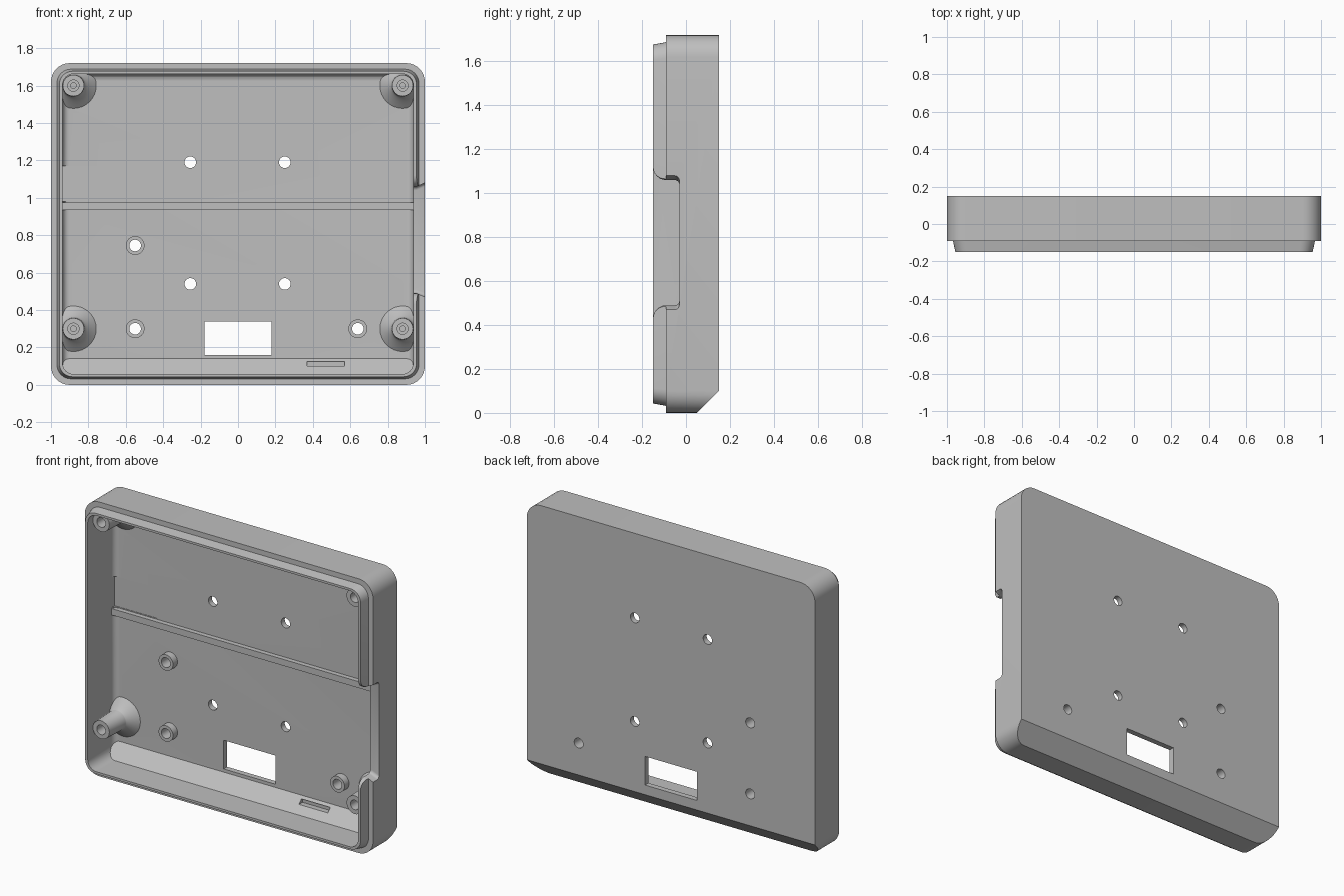
import bpy, bmesh
from math import sin, cos, pi, radians
from mathutils import Vector

cube = bpy.data.objects.get("Cube")
if cube:
    bpy.data.objects.remove(cube, do_unlink=True)

grey = bpy.data.materials.new("light_grey_plastic")
grey.use_nodes = True
colour = (0.52, 0.52, 0.52, 1)
grey.diffuse_color = colour
for node in grey.node_tree.nodes:
    if node.type == 'BSDF_PRINCIPLED':
        node.inputs["Base Color"].default_value = colour


def ring(y, hx, z0, z1, r, cx=0.0, n=9):
    """Rounded rectangle in the xz plane at depth y."""
    cz, hz = (z0 + z1) / 2, (z1 - z0) / 2
    pts = []
    for q, (sx, sz) in enumerate(((1, 1), (-1, 1), (-1, -1), (1, -1))):
        for i in range(n):
            a = (q + i / (n - 1)) * pi / 2
            pts.append(Vector((cx + sx * (hx - r) + r * cos(a), y,
                               cz + sz * (hz - r) + r * sin(a))))
    return pts


def disc(y, r, x, z):
    return ring(y, r, z - r, z + r, r, x)


def loft(name, rings):
    """Closed solid skinned through rings of equal length."""
    bm = bmesh.new()
    rows = [[bm.verts.new(p) for p in pts] for pts in rings]
    n = len(rows[0])
    for a, b in zip(rows, rows[1:]):
        for i in range(n):
            j = (i + 1) % n
            bm.faces.new((a[i], a[j], b[j], b[i]))
    bm.faces.new(rows[0])
    bm.faces.new(rows[-1])
    bmesh.ops.remove_doubles(bm, verts=bm.verts, dist=1e-5)
    bmesh.ops.recalc_face_normals(bm, faces=bm.faces)
    mesh = bpy.data.meshes.new(name)
    bm.to_mesh(mesh)
    bm.free()
    mesh.materials.append(grey)
    obj = bpy.data.objects.new(name, mesh)
    bpy.context.collection.objects.link(obj)
    return obj


def prism(name, profile, x0, x1):
    """Extrude a (y, z) profile along x."""
    return loft(name, [[Vector((x, y, z)) for y, z in profile] for x in (x0, x1)])


def block(name, x0, x1, y0, y1, z0, z1):
    return prism(name, [(y0, z0), (y1, z0), (y1, z1), (y0, z1)], x0, x1)


def subtract(target, cutters):
    for cutter in cutters:
        cutter.hide_render = True
        mod = target.modifiers.new("cut", 'BOOLEAN')
        mod.operation = 'DIFFERENCE'
        mod.solver = 'EXACT'
        mod.object = cutter
    graph = bpy.context.evaluated_depsgraph_get()
    mesh = bpy.data.meshes.new_from_object(target.evaluated_get(graph))
    target.modifiers.clear()
    target.data = mesh
    for cutter in cutters:
        bpy.data.objects.remove(cutter, do_unlink=True)


BACK = 0.115   # inner face of the back wall
TOP = 1.72
corners = [(x, z) for x in (-0.88, 0.88) for z in (0.30, 1.60)]
standoffs = [(-0.55, 0.745), (-0.55, 0.30), (0.64, 0.30)]
screw_holes = [(x, z) for x in (-0.255, 0.25) for z in (0.54, 1.19)]

# Outer shell with the stepped, tapered front lip
shell = loft("enclosure_shell", [
    ring(-0.15, 0.955, 0.043, TOP - 0.043, 0.07),
    ring(-0.09, 0.968, 0.032, TOP - 0.032, 0.075),
    ring(-0.09, 1.0, 0, TOP, 0.1),
    ring(0.15, 1.0, 0, TOP, 0.1)])

# Inside space, filleted where it meets the back wall
fillet = 0.035
rings = [ring(-0.2, 0.938, 0.057, TOP - 0.057, 0.06)]
for i in range(7):
    a = i / 6 * pi / 2
    d = fillet * (1 - cos(a))
    rings.append(ring(BACK - fillet + fillet * sin(a), 0.938 - d,
                      0.057 + d, TOP - 0.057 - d, 0.06 - d))
cavity = loft("cavity", rings)

# Solid features left standing inside the cavity
features = [
    prism("sloped_floor", [(0.0, 0.025), (0.135, 0.16), (0.135, 0.0), (0.0, 0.0)], -1.1, 1.1),
    block("cross_rib", -1.1, 1.1, BACK - 0.03, 0.14, 0.935, 0.975)]
for x, z in corners:
    flare = [disc(0.14, 0.125, x, z)]
    for i in range(7):
        a = i / 6 * pi / 2
        flare.append(disc(BACK - 0.06 * sin(a), 0.062 + 0.06 * (1 - sin(a)) ** 1.2, x, z))
    flare.append(disc(-0.1, 0.057, x, z))
    features.append(loft("corner_post", flare))
for x, z in standoffs:
    features.append(loft("standoff", [disc(0.14, 0.05, x, z), disc(0.07, 0.05, x, z)]))
subtract(cavity, features)

# Side notch: rounded lip ends and small inner fillets, flaring outwards
mid = 0.775
half = [(-0.2, -0.345)]
half += [(-0.09 - 0.06 * cos(t * pi / 12), -0.345 + 0.06 * sin(t * pi / 12)) for t in range(7)]
half += [(-0.05 + 0.02 * sin(t * pi / 8), -0.265 - 0.02 * cos(t * pi / 8)) for t in range(5)]
profile = half + [(y, -z) for y, z in reversed(half)]
notch = loft("side_notch", [[Vector((x, y, mid + z * s)) for y, z in profile]
                            for x, s in ((0.9, 1.0), (0.955, 1.0), (1.02, 1.1))])

# Back chamfer, openings and holes
cutters = [
    cavity, notch,
    prism("back_chamfer", [(0.04, -0.01), (0.17, 0.12), (0.17, -0.01)], -1.1, 1.1),
    block("window", -0.18, 0.18, 0.0, 0.2, 0.16, 0.34),
    block("floor_slot", 0.37, 0.57, 0.05, 0.11, 0.10, 0.125),
    block("shallow_pocket", -0.938, -0.64, 0.03, BACK + 0.003, 0.98, 1.17)]
for x, z in standoffs + screw_holes:
    cutters.append(loft("through_hole", [disc(0.0, 0.031, x, z), disc(0.2, 0.031, x, z)]))
for x, z in corners:
    cutters.append(loft("post_hole", [disc(-0.2, 0.03, x, z), disc(0.0, 0.03, x, z),
                                      disc(0.0, 0.015, x, z), disc(0.08, 0.015, x, z)]))
subtract(shell, cutters)

# Smooth the rounded parts, keep the edges sharp
bpy.ops.object.select_all(action='DESELECT')
shell.select_set(True)
bpy.context.view_layer.objects.active = shell
bpy.ops.object.shade_smooth_by_angle(angle=radians(30))
